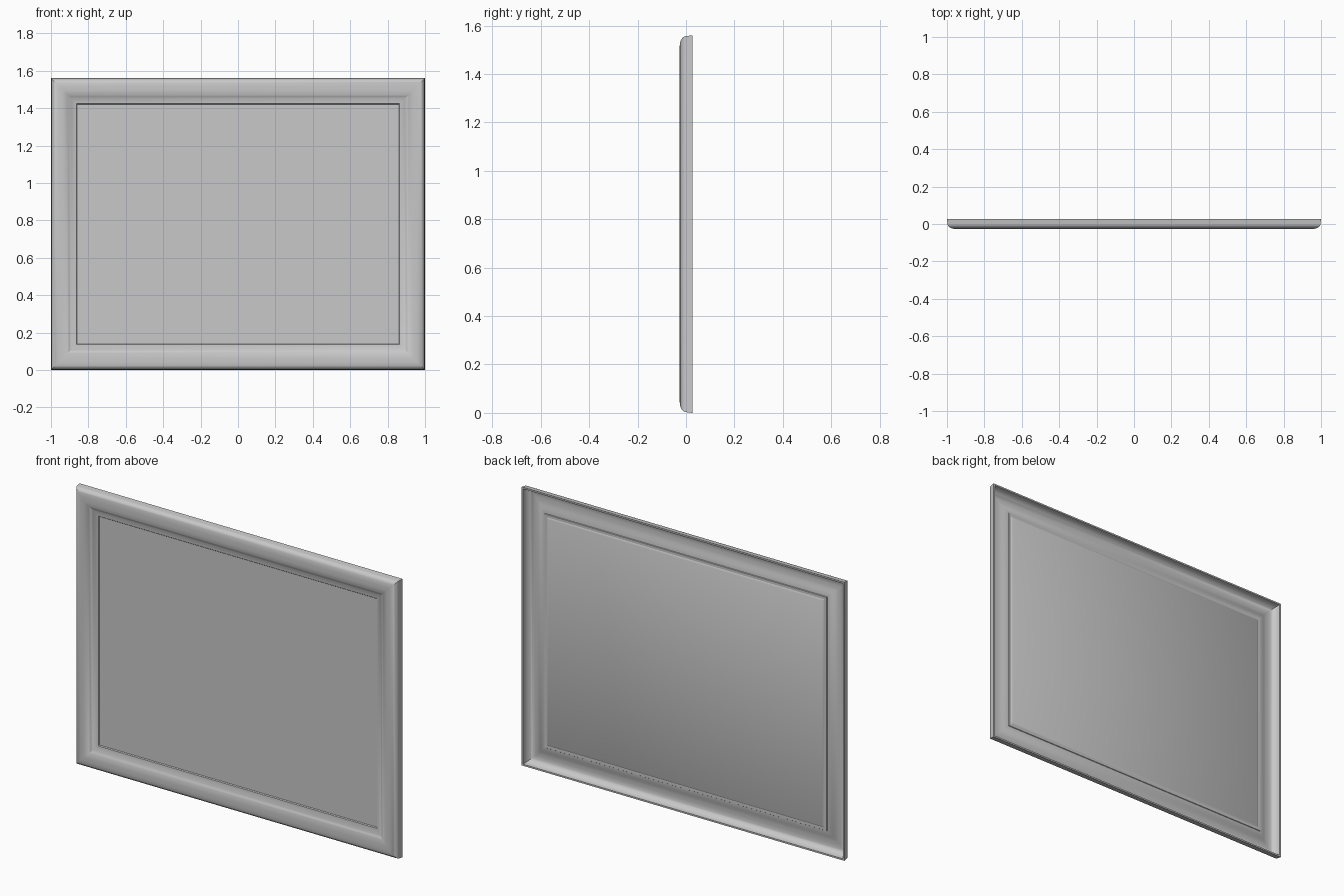
import bpy, bmesh, math

old = bpy.data.objects.get("Cube")
if old:
    bpy.data.objects.remove(old, do_unlink=True)

HALF_W, HEIGHT = 1.0, 1.56

grey = bpy.data.materials.new("plain_grey")
grey.use_nodes = True
colour = (0.58, 0.58, 0.58, 1)
grey.diffuse_color = colour
grey.node_tree.nodes["Principled BSDF"].inputs["Base Color"].default_value = colour


def ring(bm, inset, y):
    """Rectangle of vertices, inset from the outer edge, at depth y."""
    x, lo, hi = HALF_W - inset, inset, HEIGHT - inset
    return [bm.verts.new(p) for p in ((-x, y, lo), (x, y, lo), (x, y, hi), (-x, y, hi))]


def finish(bm, name):
    bmesh.ops.recalc_face_normals(bm, faces=bm.faces)
    mesh = bpy.data.meshes.new(name)
    bm.to_mesh(mesh)
    bm.free()
    mesh.materials.append(grey)
    obj = bpy.data.objects.new(name, mesh)
    bpy.context.collection.objects.link(obj)
    bpy.ops.object.select_all(action='DESELECT')
    obj.select_set(True)
    bpy.context.view_layer.objects.active = obj
    bpy.ops.object.shade_smooth_by_angle(angle=math.radians(35))
    return obj


def s_curve(x0, y0, x1, y1, steps=8):
    """Smooth ogee between two profile points."""
    pts = []
    for i in range(steps + 1):
        t = i / steps
        pts.append((x0 + (x1 - x0) * t, y0 + (y1 - y0) * (1 - math.cos(math.pi * t)) / 2))
    return pts


def quarter(x0, y0, x1, y1, steps=8):
    """Elliptical quarter from a steep side wall to a flat crest."""
    pts = []
    for i in range(steps + 1):
        a = math.pi / 2 * i / steps
        pts.append((x1 + (x0 - x1) * math.cos(a), y0 + (y1 - y0) * math.sin(a)))
    return pts


# Moulding cross-section: front skin, inner step, then hollow back skin
front = [(0, 0.026)] + quarter(0.003, 0.0, 0.045, -0.026)
front += s_curve(0.06, -0.026, 0.136, -0.002) + [(0.14, 0.003)]
back = [(0.15, 0.009), (0.146, 0.004), (0.126, 0.004)]
back += s_curve(0.124, 0.001, 0.06, -0.017)
back += quarter(0.01, 0.02, 0.05, -0.018)[::-1] + [(0.009, 0.026)]

# Mitred frame swept around the rectangle
bm = bmesh.new()
rings = [ring(bm, *p) for p in front + back]
for a, b in zip(rings, rings[1:] + rings[:1]):
    for i in range(4):
        j = (i + 1) % 4
        bm.faces.new((a[i], a[j], b[j], b[i]))
finish(bm, "moulded_frame")

# Flat centre panel
bm = bmesh.new()
face_ring, rear_ring = ring(bm, 0.139, 0.003), ring(bm, 0.15, 0.009)
bm.faces.new(face_ring)
bm.faces.new(rear_ring)
for i in range(4):
    j = (i + 1) % 4
    bm.faces.new((face_ring[i], face_ring[j], rear_ring[j], rear_ring[i]))
finish(bm, "centre_panel")
